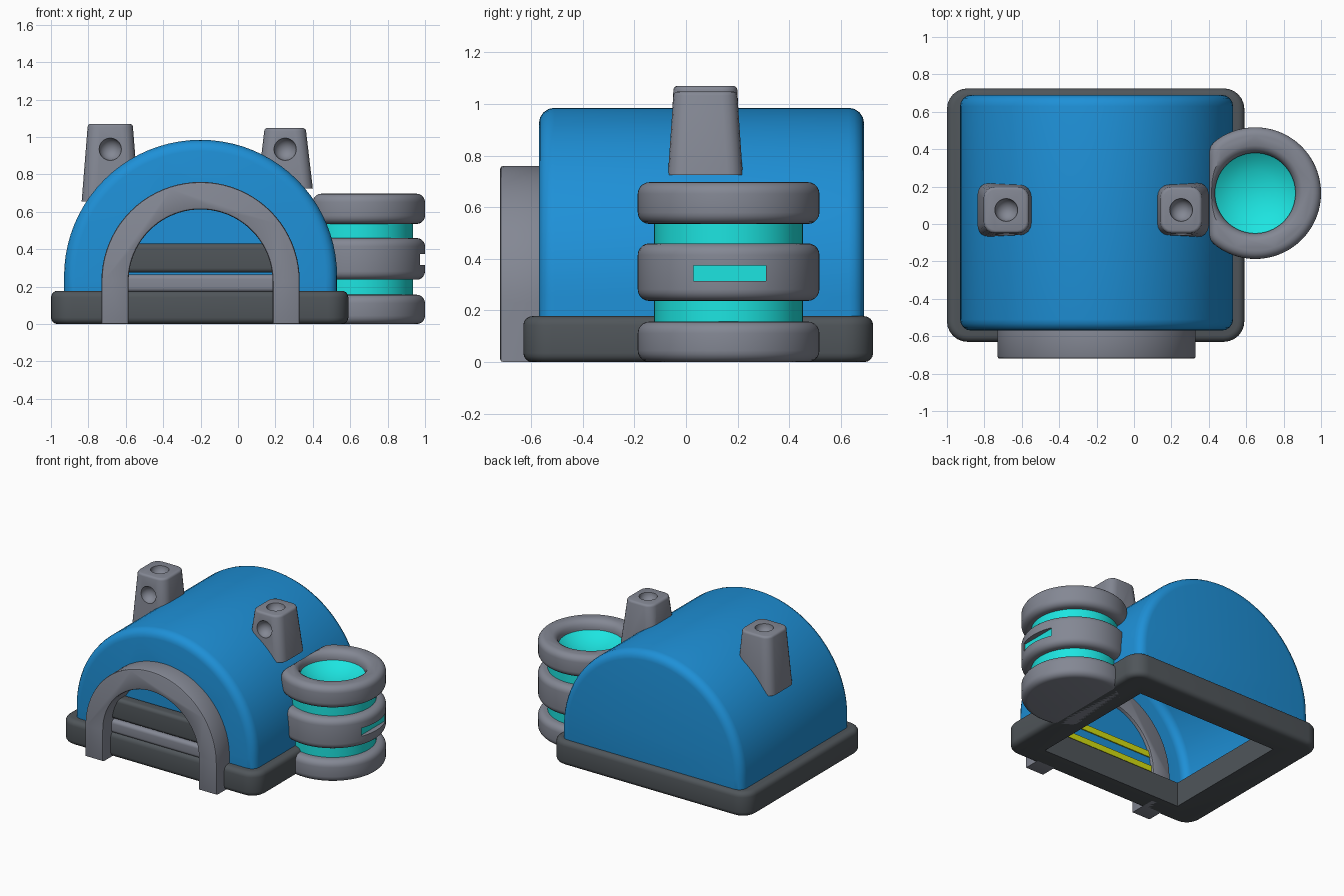
import bpy, bmesh, math
from math import sin, cos, pi
from mathutils import Vector

if "Cube" in bpy.data.objects:
    bpy.data.objects.remove(bpy.data.objects["Cube"])


def material(name, rgb):
    m = bpy.data.materials.new(name)
    m.diffuse_color = (*rgb, 1)
    m.use_nodes = True
    m.node_tree.nodes["Principled BSDF"].inputs["Base Color"].default_value = m.diffuse_color
    return m


BLUE = material("shell blue", (0.013, 0.28, 0.68))
GREY = material("light grey", (0.23, 0.245, 0.295))
DARK = material("dark grey", (0.08, 0.092, 0.102))
CYAN = material("glow cyan", (0.012, 0.78, 0.75))
YELLOW = material("warning yellow", (0.66, 0.73, 0.006))


def finish(name, bm, mat):
    bmesh.ops.recalc_face_normals(bm, faces=bm.faces)
    me = bpy.data.meshes.new(name)
    bm.to_mesh(me)
    bm.free()
    ob = bpy.data.objects.new(name, me)
    bpy.context.collection.objects.link(ob)
    if mat:
        me.materials.append(mat)
    return ob


def prism(name, pts, axis, a, b, mat=None, bevel=0, seg=4):
    """Extrude a 2D outline along an axis and round its end rims."""
    place = {'x': lambda p, t: (t, p[0], p[1]),
             'y': lambda p, t: (p[0], t, p[1]),
             'z': lambda p, t: (p[0], p[1], t)}[axis]
    bm = bmesh.new()
    caps = [bm.faces.new([bm.verts.new(place(p, t)) for p in pts]) for t in (a, b)]
    va, vb = list(caps[0].verts), list(caps[1].verts)
    for i in range(len(va)):
        j = (i + 1) % len(va)
        bm.faces.new((va[i], va[j], vb[j], vb[i]))
    bmesh.ops.recalc_face_normals(bm, faces=bm.faces)
    if bevel:
        rims = [e for f in caps for e in f.edges]
        bmesh.ops.bevel(bm, geom=rims, offset=bevel, segments=seg, profile=0.5,
                        affect='EDGES', clamp_overlap=True)
    return finish(name, bm, mat)


def lathe(name, profile, cx, cy, mat=None, n=64):
    """Spin an (r, z) profile that starts and ends on the axis."""
    bm = bmesh.new()
    rings = []
    for r, z in profile:
        k = n if r > 0 else 1
        rings.append([bm.verts.new((cx + r * cos(2 * pi * i / n), cy + r * sin(2 * pi * i / n), z))
                      for i in range(k)])
    for p, q in zip(rings, rings[1:]):
        for i in range(n):
            j = (i + 1) % n
            vs = [p[i % len(p)], p[j % len(p)], q[j % len(q)], q[i % len(q)]]
            bm.faces.new(list(dict.fromkeys(vs)))
    return finish(name, bm, mat)


def ball(name, centre, r):
    bm = bmesh.new()
    bmesh.ops.create_uvsphere(bm, u_segments=32, v_segments=16, radius=r)
    bmesh.ops.translate(bm, verts=bm.verts, vec=centre)
    return finish(name, bm, None)


def cut(ob, cutter):
    mod = ob.modifiers.new("cut", 'BOOLEAN')
    mod.operation, mod.solver, mod.object = 'DIFFERENCE', 'EXACT', cutter
    bpy.context.view_layer.objects.active = ob
    bpy.ops.object.modifier_apply(modifier=mod.name)
    bpy.data.objects.remove(cutter, do_unlink=True)


def rect(x0, x1, y0, y1, r=0, n=6):
    if not r:
        return [(x0, y0), (x1, y0), (x1, y1), (x0, y1)]
    corners = [(x1 - r, y1 - r), (x0 + r, y1 - r), (x0 + r, y0 + r), (x1 - r, y0 + r)]
    return [(cx + r * cos((q + i / n) * pi / 2), cy + r * sin((q + i / n) * pi / 2))
            for q, (cx, cy) in enumerate(corners) for i in range(n + 1)]


def arch(r, zc, z0, cx=-0.2, n=40):
    return [(cx + r, z0)] + [(cx + r * cos(pi * i / n), zc + r * sin(pi * i / n))
                             for i in range(n + 1)] + [(cx - r, z0)]


# Thin hollow vaulted shell with a doorway
shell = prism("vaulted_shell", arch(0.73, 0.255, 0.03), 'y', -0.57, 0.69, BLUE, 0.06)
cut(shell, prism("cavity", arch(0.718, 0.255, -0.2), 'y', -0.558, 0.678, None, 0.055))
cut(shell, prism("doorway", arch(0.42, 0.228, -0.3), 'y', -0.8, -0.4))

# Rounded base frame, open in the middle
base = prism("base_frame", rect(-1.0, 0.59, -0.63, 0.725, 0.11), 'z', 0, 0.178, DARK, 0.035)
cut(base, prism("base_hole", rect(-0.76, 0.38, -0.46, 0.52), 'z', -0.1, 0.4))

# Door surround and the blue panel behind the shutter
outer, inner = arch(0.53, 0.23, 0), arch(0.385, 0.228, 0)
prism("door_arch", outer + inner[::-1], 'y', -0.72, -0.5, GREY, 0.012, 2)
prism("door_panel", arch(0.40, 0.228, 0.12), 'y', -0.535, -0.525, BLUE)

# Shutter slats with yellow strips on the inside
for name, z0, z1, mat in (("lower_slat", 0.17, 0.265, GREY), ("upper_slat", 0.275, 0.43, DARK)):
    prism(name, rect(-0.62, -0.53, z0, z1, 0.025), 'x', -0.6, 0.2, mat)
    zm = z0 + 0.075
    prism(name + "_strip", rect(-0.526, -0.517, zm - 0.022, zm + 0.022), 'x', -0.585, 0.185, YELLOW)

# Side tower: glowing core and three collars, flattened on the shell side
TX, TY = 0.648, 0.165
lathe("tower_core", [(0, 0.02), (0.288, 0.02), (0.288, 0.62), (0.225, 0.64), (0.18, 0.605),
                     (0.12, 0.58), (0.06, 0.565), (0, 0.56)], TX, TY, CYAN)


def collar(name, z0, z1):
    soft, pts = 0.014, []
    for i in range(72):
        x, y = TX + 0.352 * cos(2 * pi * i / 72), TY + 0.352 * sin(2 * pi * i / 72)
        pts.append((0.4 + soft * math.log(1 + math.exp((x - 0.4) / soft)), y))
    return prism(name, pts, 'z', z0, z1, GREY, 0.045, 5)


collar("bottom_collar", 0, 0.157)
middle = collar("middle_collar", 0.237, 0.46)
slot = rect(0.03, 0.31, 0.315, 0.375)
cut(middle, prism("slot", slot, 'x', 0.93, 1.2))
prism("slot_light", slot, 'x', 0.92, 0.962, CYAN)
top = collar("top_collar", 0.535, 0.697)
cut(top, lathe("top_hole", [(0, 0.45), (0.215, 0.45), (0.215, 0.645), (0.222, 0.67),
                            (0.235, 0.686), (0.26, 0.70), (0.26, 0.8), (0, 0.8)], TX, TY))


# Tapered chimneys with a dimple on top and in front
def chimney(name, cx, z0, ztop, half_top, half_bottom):
    cy = 0.075
    bm = bmesh.new()
    bmesh.ops.create_cube(bm, size=2)
    for v in bm.verts:
        up = v.co.z > 0
        hx, hy = (half_top, 0.123) if up else (half_bottom, 0.145)
        v.co = Vector((cx + v.co.x * hx, cy + v.co.y * hy, ztop if up else z0))
    sides = [e for e in bm.edges if abs(e.verts[0].co.z - e.verts[1].co.z) > 0.1]
    bmesh.ops.bevel(bm, geom=sides, offset=0.06, segments=4, profile=0.5, affect='EDGES')
    rim = [e for e in bm.edges if all(v.co.z > ztop - 0.001 for v in e.verts)]
    bmesh.ops.bevel(bm, geom=rim, offset=0.015, segments=3, profile=0.5, affect='EDGES')
    ob = finish(name, bm, GREY)
    cut(ob, prism("shell_fit", arch(0.724, 0.255, 0), 'y', -0.5, 0.6))
    cut(ob, ball("top_dimple", (cx, cy, ztop), 0.061))
    cut(ob, ball("front_dimple", (cx, cy - 0.135, 0.935), 0.06))


chimney("left_chimney", -0.683, 0.655, 1.07, 0.12, 0.153)
chimney("right_chimney", 0.252, 0.725, 1.048, 0.11, 0.148)

# Smooth shading with sharp edges kept
for ob in bpy.context.scene.objects:
    ob.select_set(True)
    bpy.context.view_layer.objects.active = ob
bpy.ops.object.shade_smooth_by_angle(angle=math.radians(35))
